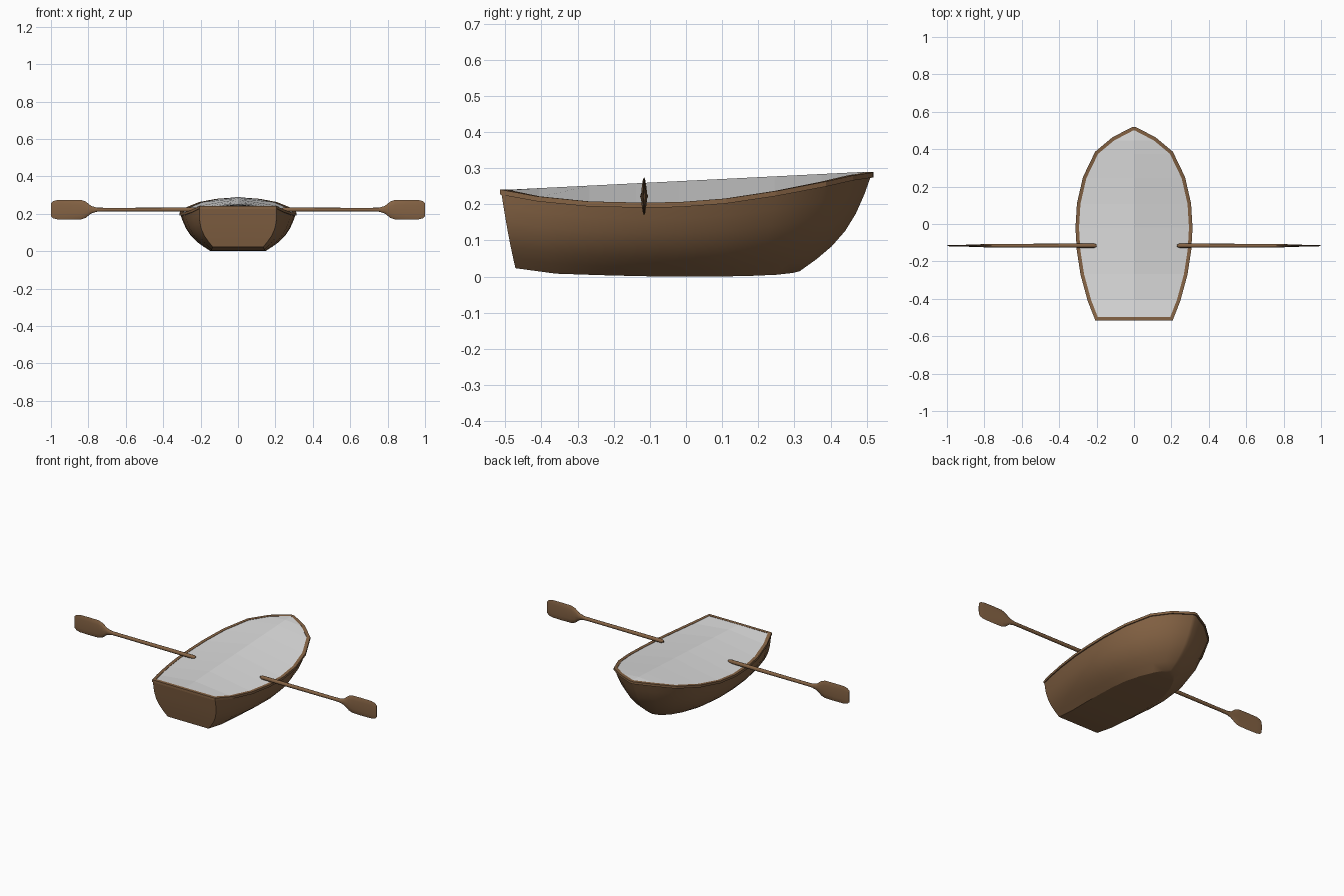
import bpy, bmesh, math
from mathutils import Vector

if "Cube" in bpy.data.objects:
    bpy.data.objects.remove(bpy.data.objects["Cube"])


def material(name, color):
    m = bpy.data.materials.new(name)
    m.diffuse_color = (*color, 1)
    m.use_nodes = True
    m.node_tree.nodes["Principled BSDF"].inputs["Base Color"].default_value = m.diffuse_color
    return m


BROWN = material("brown_wood", (0.235, 0.125, 0.058))
GREY = material("pale_grey_canvas", (0.72, 0.72, 0.72))


def build(name, verts, faces, mat, mirror=False, smooth=None, closed=True):
    mesh = bpy.data.meshes.new(name)
    bm = bmesh.new()
    vs = [bm.verts.new(v) for v in verts]
    for f in faces:
        bm.faces.new([vs[i] for i in f])
    bmesh.ops.remove_doubles(bm, verts=bm.verts, dist=1e-5)
    bmesh.ops.recalc_face_normals(bm, faces=bm.faces)
    if not closed:
        for f in bm.faces:
            if f.normal.z < 0:
                f.normal_flip()
    bm.to_mesh(mesh)
    bm.free()
    mesh.materials.append(mat)
    ob = bpy.data.objects.new(name, mesh)
    bpy.context.collection.objects.link(ob)
    if mirror:
        ob.modifiers.new("mirror", 'MIRROR').use_axis[0] = True
    if smooth:
        bpy.ops.object.select_all(action='DESELECT')
        bpy.context.view_layer.objects.active = ob
        ob.select_set(True)
        bpy.ops.object.shade_smooth_by_angle(angle=math.radians(smooth))
    return ob


# Half outlines from stern to bow: top edge and bottom corner
sheer = [Vector(p) for p in (
    (.205, -.512, .238), (.245, -.41, .219), (.283, -.27, .205), (.303, -.14, .202),
    (.310, -.02, .203), (.302, .11, .213), (.270, .25, .234), (.205, .385, .260),
    (.115, .46, .277), (.012, .514, .285))]
chine = [Vector(p) for p in (
    (.135, -.472, .025), (.142, -.36, .010), (.147, -.24, .006), (.148, -.12, .003),
    (.145, -.01, .002), (.133, .09, .002), (.105, .18, .004), (.070, .25, .007),
    (.035, .295, .012), (.004, .315, .017))]

# Hull: bulging side strips, transom, flat bottom and stem
ROWS, N = 7, len(sheer)
verts, faces = [], []
for i, (s, c) in enumerate(zip(sheer, chine)):
    out = Vector((s.x - c.x, s.y - c.y, 0)).normalized()
    if i == 0:
        out = Vector((1, 0, 0))
    for j in range(ROWS):
        t = j / (ROWS - 1)
        p = s.lerp(c, t) + out * .026 * math.sin(math.pi * t)
        p.z -= .024 * math.sin(math.pi * t) * (.5 + .5 * i / (N - 1))
        verts.append(p)
for i in range(N - 1):
    for j in range(ROWS - 1):
        a = i * ROWS + j
        faces.append((a, a + 1, a + ROWS + 1, a + ROWS))
center = len(verts)
for i in (0, N - 1):
    verts += [Vector((0, v.y, v.z)) for v in verts[i * ROWS:(i + 1) * ROWS]]
for k, i in enumerate((0, N - 1)):
    for j in range(ROWS - 1):
        a, b = i * ROWS + j, center + k * ROWS + j
        faces.append((a, a + 1, b + 1, b))
keel = len(verts)
verts += [Vector((0, c.y, verts[i * ROWS + ROWS - 1].z)) for i, c in enumerate(chine)]
for i in range(N - 1):
    a = i * ROWS + ROWS - 1
    faces.append((a, a + ROWS, keel + i + 1, keel + i))
low = min(v.z for v in verts)
for v in verts:
    v.z -= low * min(1, max(0, (.2 - v.z) / .2))
build("hull", verts, faces, BROWN, mirror=True, smooth=32)

# Rim: a box section swept round the top edge
line = [Vector((0, -.512, .238))] + sheer + [Vector((0, .516, .286))]


def offset(i, d):
    p = line[i]
    if i in (0, len(line) - 1):
        return Vector((0, p.y + (d if i else -d), p.z))
    a, b = (p - line[i - 1]).xy.normalized(), (line[i + 1] - p).xy.normalized()
    na, nb = Vector((a.y, -a.x)), Vector((b.y, -b.x))
    m = (na + nb) / (1 + na.dot(nb))
    return Vector((max(p.x + m.x * d, 0.001), p.y + m.y * d, p.z))


verts, faces = [], []
for i in range(len(line)):
    o, n = offset(i, .003), offset(i, -.016)
    up, down = Vector((0, 0, .003)), Vector((0, 0, -.011))
    verts += [o + down, o + up, n + up, n + down]
for i in range(len(line) - 1):
    for j in range(4):
        a, b = i * 4 + j, i * 4 + (j + 1) % 4
        faces.append((a, b, b + 4, a + 4))
build("rim", verts, faces, BROWN, mirror=True)

# Cover: two slopes from a straight ridge down to the inside of the rim
verts, faces = [], []
for i in range(len(line)):
    n = offset(i, -.015)
    n.z += .001
    ridge = .240 + .050 * (n.y + .5) / 1.0
    verts += [n, Vector((0, n.y, ridge))]
for i in range(1, len(line) - 2):
    a = 2 * i
    faces.append((a, a + 2, a + 3, a + 1))
k = 2 * (len(line) - 2)
faces.append((k, k + 2, k + 1))
build("cover", verts, faces, GREY, mirror=True, closed=False)

# Oars: (distance, half width, half thickness) along the length
OAR = ((.30, .011, .011), (.70, .010, .010), (.755, .011, .010), (.785, .020, .009),
       (.815, .044, .008), (.84, .052, .007), (.90, .053, .005), (.965, .052, .004),
       (.988, .046, .003), (1.0, .034, .002))


def oar(name, side, handle):
    rings = ((handle, .006, .006), (handle + .012, .011, .011)) + OAR
    sides, verts, faces = 12, [], []
    for x, w, t in rings:
        for k in range(sides):
            a = 2 * math.pi * k / sides
            verts.append((side * x, -.116 + t * math.cos(a), .222 + w * math.sin(a)))
    for i in range(len(rings) - 1):
        for k in range(sides):
            a, b = i * sides + k, i * sides + (k + 1) % sides
            faces.append((a, b, b + sides, a + sides))
    faces.append(tuple(range(sides)))
    faces.append(tuple(range(len(verts) - sides, len(verts))))
    build(name, verts, faces, BROWN, smooth=45)


oar("right_oar", 1, .23)
oar("left_oar", -1, .20)
